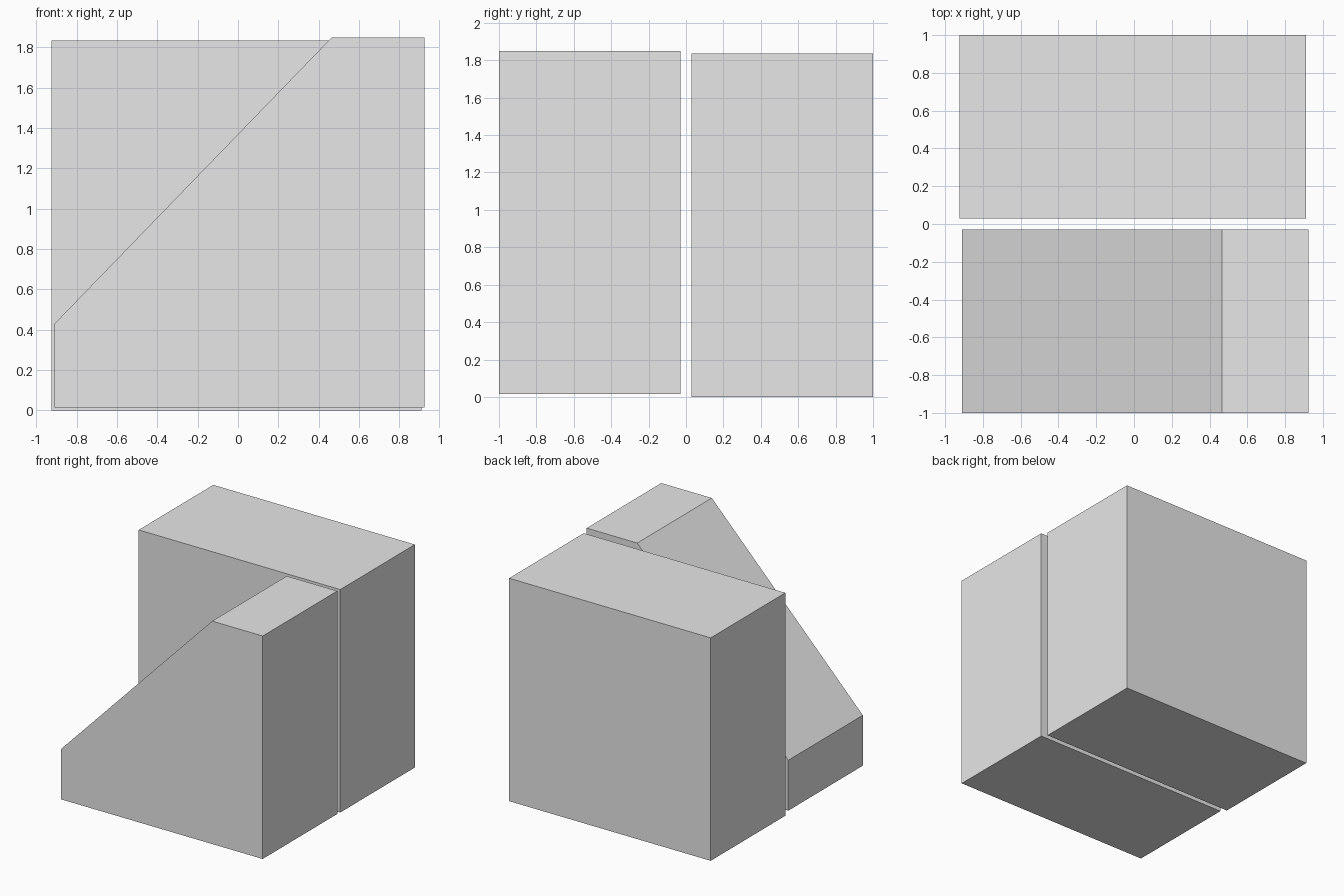
import bpy
import bmesh

default = bpy.data.objects.get("Cube")
if default:
    bpy.data.objects.remove(default, do_unlink=True)

# One plain grey for everything
GREY = (0.8, 0.8, 0.8, 1.0)
grey = bpy.data.materials.new("light_grey")
grey.use_nodes = True
grey.diffuse_color = GREY
grey.node_tree.nodes["Principled BSDF"].inputs["Base Color"].default_value = GREY


def extrude_profile(name, profile, y_front, y_back):
    """Solid with flat faces from an x-z outline swept along y."""
    bm = bmesh.new()
    face = bm.faces.new([bm.verts.new((x, y_front, z)) for x, z in profile])
    swept = bmesh.ops.extrude_face_region(bm, geom=[face])["geom"]
    verts = [v for v in swept if isinstance(v, bmesh.types.BMVert)]
    bmesh.ops.translate(bm, verts=verts, vec=(0, y_back - y_front, 0))
    bmesh.ops.recalc_face_normals(bm, faces=bm.faces)
    mesh = bpy.data.meshes.new(name)
    bm.to_mesh(mesh)
    bm.free()
    mesh.materials.append(grey)
    obj = bpy.data.objects.new(name, mesh)
    bpy.context.collection.objects.link(obj)
    return obj


# Full block at the back
extrude_profile("back_block",
                [(-0.925, 0), (0.91, 0), (0.91, 1.835), (-0.925, 1.835)],
                0.03, 1.0)

# Block at the front with its upper corner cut off in a slope
extrude_profile("front_sloped_block",
                [(-0.91, 0.015), (0.925, 0.015), (0.925, 1.85),
                 (0.465, 1.85), (-0.91, 0.43)],
                -1.0, -0.03)
